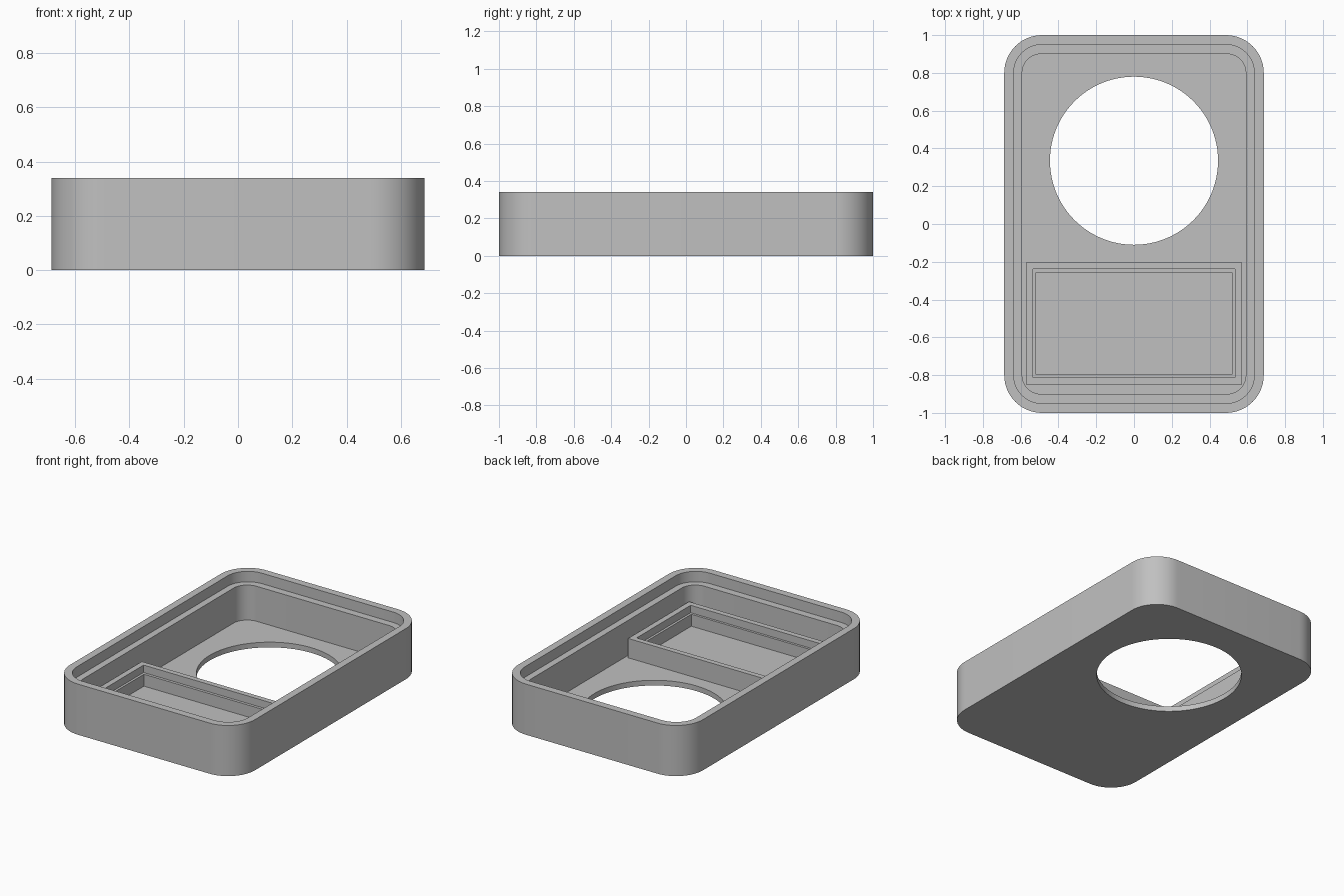
import bpy, bmesh, math

old = bpy.data.objects.get("Cube")
if old:
    bpy.data.objects.remove(old, do_unlink=True)

grey = bpy.data.materials.new("plain grey")
grey.use_nodes = True
colour = (0.53, 0.53, 0.53, 1)
grey.diffuse_color = colour
grey.node_tree.nodes["Principled BSDF"].inputs["Base Color"].default_value = colour

FLOOR, LEDGE, TOP = 0.035, 0.27, 0.34
TRAY_LEDGE, TRAY_TOP = 0.115, 0.165


def rounded_rect(half_x, y_min, y_max, radius=0, steps=14):
    """Outline of a rectangle, counter-clockwise, with optional round corners."""
    points = []
    corners = [(1, y_max, 1), (-1, y_max, 1), (-1, y_min, -1), (1, y_min, -1)]
    for i, (sx, y, sy) in enumerate(corners):
        cx, cy = sx * (half_x - radius), y - sy * radius
        count = steps if radius else 0
        for k in range(count + 1):
            a = math.pi / 2 * (i + k / max(count, 1))
            points.append((cx + radius * math.cos(a), cy + radius * math.sin(a)))
    return points


def build(name, sections, cap_ends):
    """Skin a stack of (outline, height) sections; cap the ends or close the ring."""
    bm = bmesh.new()
    loops = [[bm.verts.new((x, y, z)) for x, y in outline] for outline, z in sections]
    pairs = list(zip(loops, loops[1:]))
    if cap_ends:
        bm.faces.new(loops[0])
        bm.faces.new(loops[-1])
    else:
        pairs.append((loops[-1], loops[0]))
    for a, b in pairs:
        n = len(a)
        for i in range(n):
            j = (i + 1) % n
            bm.faces.new((a[i], a[j], b[j], b[i]))
    bmesh.ops.recalc_face_normals(bm, faces=bm.faces)
    mesh = bpy.data.meshes.new(name)
    bm.to_mesh(mesh)
    bm.free()
    mesh.materials.append(grey)
    obj = bpy.data.objects.new(name, mesh)
    bpy.context.collection.objects.link(obj)
    return obj


def activate(obj):
    bpy.ops.object.select_all(action="DESELECT")
    obj.select_set(True)
    bpy.context.view_layer.objects.active = obj


# Open case with a stepped rim
outer = rounded_rect(0.687, -1, 1, 0.2)
rim = rounded_rect(0.637, -0.95, 0.95, 0.15)
cavity = rounded_rect(0.592, -0.9, 0.9, 0.1)
case = build("case_shell", [(outer, 0), (outer, TOP), (rim, TOP), (rim, LEDGE),
                            (cavity, LEDGE), (cavity, FLOOR)], True)

# Round opening through the floor
bpy.ops.mesh.primitive_cylinder_add(vertices=96, radius=0.445, depth=0.3,
                                    location=(0, 0.335, 0))
cutter = bpy.context.object
cutter.name = "opening_cutter"
cutter.hide_render = True
cutter.data.materials.append(grey)
cut = case.modifiers.new("round opening", "BOOLEAN")
cut.operation = "DIFFERENCE"
cut.solver = "EXACT"
cut.object = cutter
activate(case)
bpy.ops.object.modifier_apply(modifier=cut.name)
bpy.data.objects.remove(cutter, do_unlink=True)
bpy.ops.object.shade_smooth_by_angle(angle=math.radians(30))

# Rectangular compartment wall with a narrow inner ledge
wall = rounded_rect(0.572, -0.849, -0.203)
recess = rounded_rect(0.534, -0.812, -0.239)
pocket = rounded_rect(0.518, -0.796, -0.258)
build("compartment_wall", [(wall, FLOOR), (wall, TRAY_TOP), (recess, TRAY_TOP),
                           (recess, TRAY_LEDGE), (pocket, TRAY_LEDGE),
                           (pocket, FLOOR)], False)
